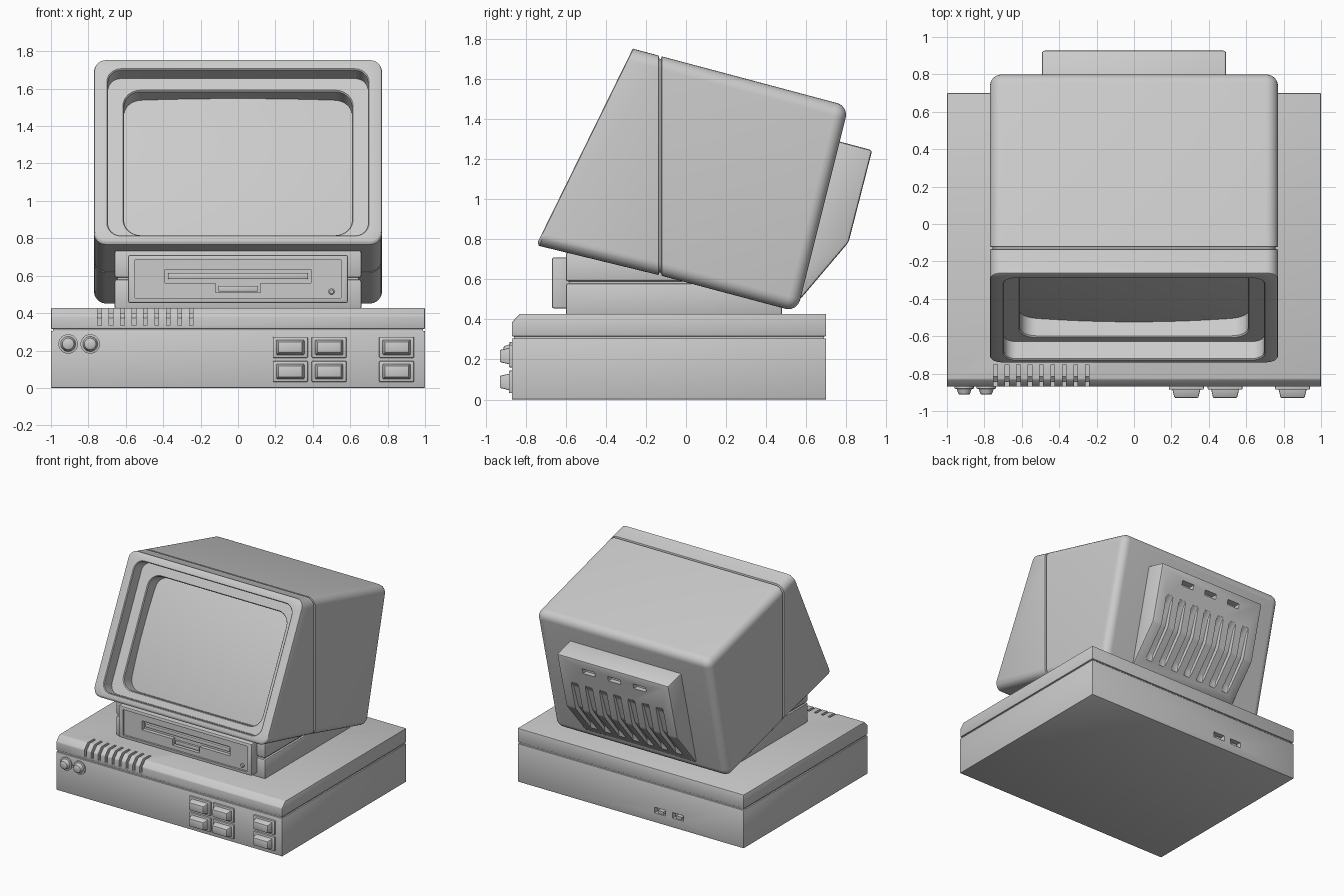
import bpy, bmesh, math
from mathutils import Vector

if "Cube" in bpy.data.objects:
    bpy.data.objects.remove(bpy.data.objects["Cube"])


def finish(bm, name, bevel=0.0, seg=2):
    if bevel:
        bmesh.ops.bevel(bm, geom=bm.edges[:], offset=bevel, segments=seg,
                        profile=0.5, affect='EDGES')
    bmesh.ops.recalc_face_normals(bm, faces=bm.faces[:])
    me = bpy.data.meshes.new(name)
    bm.to_mesh(me)
    bm.free()
    ob = bpy.data.objects.new(name, me)
    bpy.context.collection.objects.link(ob)
    return ob


def prism(name, profile, x0, x1, bevel=0.0, seg=2):
    """Side profile of (y, z) points extruded along x."""
    bm = bmesh.new()
    a = [bm.verts.new((x0, y, z)) for y, z in profile]
    b = [bm.verts.new((x1, y, z)) for y, z in profile]
    bm.faces.new(a)
    bm.faces.new(b)
    n = len(a)
    for i in range(n):
        j = (i + 1) % n
        bm.faces.new((a[i], a[j], b[j], b[i]))
    return finish(bm, name, bevel, seg)


def box(name, x, y, z, bevel=0.0, taper=0.0):
    """Box from ranges; taper shrinks the front (-y) end by a distance."""
    bm = bmesh.new()
    bmesh.ops.create_cube(bm, size=1)
    for v in bm.verts:
        t = taper if v.co.y < 0 else 0
        sx, sz = math.copysign(t, v.co.x), math.copysign(t, v.co.z)
        v.co = ((x[0] if v.co.x < 0 else x[1]) - sx,
                y[0] if v.co.y < 0 else y[1],
                (z[0] if v.co.z < 0 else z[1]) - sz)
    return finish(bm, name, bevel)


def loft(name, rings, bevel=0.0):
    bm = bmesh.new()
    vs = [[bm.verts.new(p) for p in r] for r in rings]
    n = len(vs[0])
    for a, b in zip(vs, vs[1:]):
        for i in range(n):
            j = (i + 1) % n
            bm.faces.new((a[i], a[j], b[j], b[i]))
    bm.faces.new(vs[0])
    bm.faces.new(vs[-1])
    return finish(bm, name, bevel)


def cut(ob, cutters):
    for c in cutters:
        c.hide_render = True
        m = ob.modifiers.new("cut", 'BOOLEAN')
        m.object, m.operation, m.solver = c, 'DIFFERENCE', 'EXACT'
        bpy.context.view_layer.objects.active = ob
        bpy.ops.object.modifier_apply(modifier=m.name)
        bpy.data.objects.remove(c)


def ring(B, T, hw, r, s0=0.0, s1=None, depth=0.0, inset=0.0):
    """Rounded rectangle on the slanted plane B->T, pushed inward (+y) by depth."""
    B, T = Vector((0, *B)), Vector((0, *T))
    up = (T - B).normalized()
    nrm = Vector((0, up.z, -up.y))
    s1 = (T - B).length if s1 is None else s1
    r = max(r - inset, 0.004)
    hw, lo, hi = hw - inset, s0 + inset, s1 - inset
    pts = []
    for k, (cx, cs) in enumerate(((hw - r, hi - r), (r - hw, hi - r),
                                  (r - hw, lo + r), (hw - r, lo + r))):
        for i in range(7):
            a = math.pi / 2 * (k + i / 6)
            pts.append(B + up * (cs + r * math.sin(a)) + nrm * depth
                       + Vector((cx + r * math.cos(a), 0, 0)))
    return pts


# Base: lower tray, dark seam filler, chamfered lid with vent slots
tray = box("base_tray", (-1, 1), (-.87, .7), (0, .305), .005)
cut(tray, [box("port_cut", (x - .05, x + .05), (.66, .8), (.075, .12)) for x in (-.26, -.42)])
for x in (-.26, -.42):
    box("port_tongue", (x - .025, x + .025), (.65, .69), (.075, .097))
box("base_seam", (-.99, .99), (-.86, .69), (.29, .33))
lid = prism("base_lid", [(-.87, .315), (.7, .315), (.7, .428), (-.83, .428), (-.87, .385)],
            -1, 1, .006)
slot = [(-.9, .335), (-.845, .335), (-.845, .375), (-.815, .4), (-.75, .4), (-.75, .5), (-.9, .5)]
cut(lid, [prism("vent_cut", slot, x - .01, x + .01)
          for x in [-.74 + .0612 * i for i in range(9)]])

# Control buttons in shallow frames
for x in (.28, .487, .848):
    for z in (.217, .088):
        box("button_frame", (x - .093, x + .093), (-.885, -.86), (z - .056, z + .056), .005)
        box("button_cap", (x - .078, x + .078), (-.93, -.87), (z - .044, z + .044), .006, .014)

# Round knobs
for x in (-.908, -.79):
    prof = [(.052, -.86), (.052, -.88), (.04, -.882), (.031, -.908), (.025, -.912)]
    k = loft("knob", [[(x + r * math.cos(a * math.pi / 16), y, .235 + r * math.sin(a * math.pi / 16))
                       for a in range(32)] for r, y in prof])

# Pedestal in two layers
box("pedestal_lower", (-.66, .66), (-.6, .48), (.42, .58), .012)
box("pedestal_core", (-.645, .645), (-.585, .465), (.56, .61))
box("pedestal_upper", (-.66, .66), (-.6, .4), (.59, .735), .012)

# Disk drive with recessed front, media slot and finger notch
drive = box("disk_drive", (-.588, .588), (-.67, -.58), (.455, .71), .01)
cut(drive, [box("c", (-.55, .55), (-.8, -.655), (.48, .685)),
            box("c", (-.39, .39), (-.8, -.625), (.56, .632)),
            box("c", (-.12, .12), (-.8, -.625), (.51, .57))])
box("drive_slot_lip", (-.375, .375), (-.645, -.61), (.582, .612), .005)
box("drive_latch", (-.105, .105), (-.64, -.61), (.515, .545), .004)
loft("drive_light", [[(.5 + r * math.cos(a * math.pi / 8), y, .515 + r * math.sin(a * math.pi / 8))
                      for a in range(16)] for r, y in ((.016, -.64), (.016, -.663), (.01, -.668))])

# Monitor shell: screen recess, stepped bezel, seam groove, rounded back
FB, FT = (-.745, .777), (-.262, 1.76)
L = math.dist(FB, FT)
BB, BT = (.555, .4385), (.812, 1.466)
rings = [ring(FB, FT, .61, .09, .1, .955, .25),
         ring(FB, FT, .61, .09, .1, .955, .115),
         ring(FB, FT, .616, .096, .094, .961, .107),
         ring(FB, FT, .695, .07, .045, 1.03, .107),
         ring(FB, FT, .695, .07, .045, 1.03, .006),
         ring(FB, FT, .701, .076, .039, 1.036, 0),
         ring(FB, FT, .77, .065, inset=.012),
         ring(FB, FT, .77, .065, .001, L - .002, .004, .004),
         ring(FB, FT, .77, .065, -.004, L - .006, .014)]
for y, ins in ((-.137, 0), (-.134, .014), (-.124, .014), (-.121, 0)):
    rings.append(ring((y, .62 - .265 * (y + .13)), (y, 1.716 - .265 * (y + .13)), .77, .065, inset=ins))
for i in range(7):
    a, R = math.pi / 12 * i, .06
    rings.append(ring(BB, BT, .77, .065, depth=-R * (1 - math.sin(a)), inset=R * (1 - math.cos(a))))
loft("monitor_shell", rings)

# Bulging screen glass
bm = bmesh.new()
bmesh.ops.create_grid(bm, x_segments=20, y_segments=16, size=1)
up = Vector((0, FT[0] - FB[0], FT[1] - FB[1])).normalized()
nrm = Vector((0, up.z, -up.y))
for v in bm.verts:
    u, w = v.co.x, v.co.y
    d = .17 + .03 * (u * u + w * w)
    v.co = Vector((u * .63, *FB)) + up * (.5275 + w * .445) + nrm * d
screen = finish(bm, "screen_glass")
if screen.data.polygons[0].normal.y > 0:
    screen.data.flip_normals()

# Rear housing with cooling grooves and upper slots
rear = prism("rear_housing", [(.7, 1.306), (.93, 1.245), (.812, .785), (.57, .5), (.5, .6)],
             -.493, .493, .014)
groove = [(.874, 1.03), (.838, .98), (.784, .795), (.632, .613), (.62, .556),
          (.66, .5), (.9, .72), (1.0, 1.03)]
cut(rear, [prism("groove_cut", groove, x - .032, x + .032, .012)
           for x in [.125 * i for i in range(-3, 4)]]
    + [box("slot_cut", (x - .055, x + .055), (.86, 1.0), (1.135, 1.175)) for x in (-.225, 0, .225)])

# Smooth shading with sharp edges kept
bpy.ops.object.select_all(action='DESELECT')
for ob in bpy.context.scene.objects:
    ob.select_set(True)
    bpy.context.view_layer.objects.active = ob
bpy.ops.object.shade_smooth_by_angle(angle=math.radians(35))
